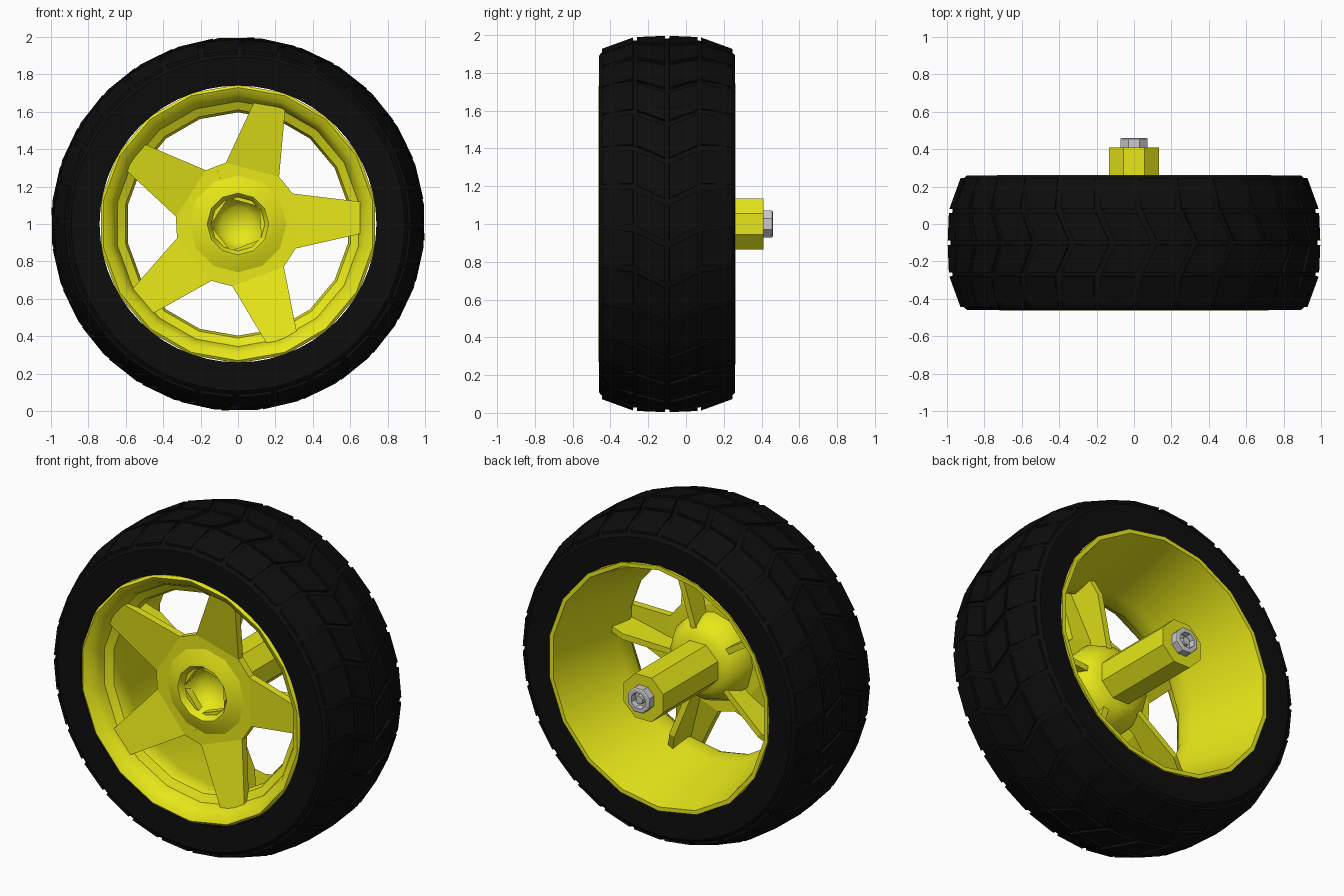
import bpy, bmesh
from math import sin, cos, pi, radians

if "Cube" in bpy.data.objects:
    bpy.data.objects.remove(bpy.data.objects["Cube"])


def material(name, color):
    m = bpy.data.materials.new(name)
    m.diffuse_color = color
    m.use_nodes = True
    m.node_tree.nodes["Principled BSDF"].inputs["Base Color"].default_value = m.diffuse_color
    return m


YELLOW = material("yellow_plastic", (0.8, 0.8, 0.01, 1))
BLACK = material("black_rubber", (0.004, 0.004, 0.004, 1))


def finish(name, bm, mat=None, smooth=None):
    bmesh.ops.remove_doubles(bm, verts=bm.verts, dist=1e-5)
    bmesh.ops.recalc_face_normals(bm, faces=bm.faces)
    me = bpy.data.meshes.new(name)
    bm.to_mesh(me)
    bm.free()
    ob = bpy.data.objects.new(name, me)
    bpy.context.collection.objects.link(ob)
    if mat:
        me.materials.append(mat)
    if smooth:
        bpy.ops.object.select_all(action='DESELECT')
        ob.select_set(True)
        bpy.context.view_layer.objects.active = ob
        bpy.ops.object.shade_smooth_by_angle(angle=radians(smooth))
    return ob


def polar(r, y, a):
    return (r * cos(a), y, 1 + r * sin(a))


def lathe(name, profile, seg, mat=None, smooth=None, phase=0.0):
    """Spin a closed (radius, y) profile around the wheel axle."""
    bm = bmesh.new()
    rings = [[bm.verts.new(polar(r, y, 2 * pi * i / seg + phase)) for r, y in profile]
             for i in range(seg)]
    n = len(profile)
    for i in range(seg):
        a, b = rings[i], rings[(i + 1) % seg]
        for j in range(n):
            k = (j + 1) % n
            if profile[j][0] > 0 or profile[k][0] > 0:
                bm.faces.new((a[j], a[k], b[k], b[j]))
    bmesh.ops.dissolve_degenerate(bm, dist=1e-6, edges=bm.edges)
    return finish(name, bm, mat, smooth)


def prism(bm, front, back):
    """Solid between two matching loops of points."""
    f = [bm.verts.new(p) for p in front]
    b = [bm.verts.new(p) for p in back]
    bm.faces.new(f)
    bm.faces.new(b[::-1])
    for i in range(len(f)):
        j = (i + 1) % len(f)
        bm.faces.new((f[i], b[i], b[j], f[j]))


# Tyre carcass
MID = -0.10
CROWN = [(0, 1.0), (0.08, 1.0), (0.2, 0.985), (0.29, 0.965), (0.33, 0.945), (0.36, 0.91)]


def crown(d):
    for (d0, r0), (d1, r1) in zip(CROWN, CROWN[1:]):
        if d <= d1:
            return r0 + (r1 - r0) * (d - d0) / (d1 - d0)
    return CROWN[-1][1]


half = [(r - 0.018, d) for d, r in CROWN[1:]] + [(0.74, 0.355)]
lathe("tyre", [(r, MID + d) for r, d in half] + [(r, MID - d) for r, d in half[::-1]],
      56, BLACK, 35)

# Tread blocks in a chevron pattern
bm = bmesh.new()
ROWS = 28
for k in range(ROWS):
    for side in (-1, 1):
        for d0, d1 in ((0.012, 0.16), (0.18, 0.345)):
            top, low = [], []
            for d, s in ((d0, -1), (d0, 1), (d1, 1), (d1, -1)):
                a = 2 * pi * k / ROWS + 0.5 * min(d, 0.2) + s * 0.095
                top.append(polar(crown(d), MID + side * d, a))
                low.append(polar(crown(d) - 0.045, MID + side * (d - 0.003), a))
            prism(bm, top, low)
finish("tread_blocks", bm, BLACK)

# Rim: front lip, stepped seat and tapered bowl open to the back
lathe("rim", [(0.745, -0.45), (0.73, -0.462), (0.69, -0.44), (0.665, -0.40), (0.655, -0.36),
              (0.61, -0.335), (0.597, -0.30), (0.61, -0.22), (0.66, 0.0), (0.70, 0.18),
              (0.72, 0.263), (0.745, 0.263)], 18, YELLOW, 35, pi / 18)

# Star of five spokes, each with a stiffening rib behind
stars, ribs = bmesh.new(), bmesh.new()
for k in range(5):
    ang = radians(3 + 72 * k)

    def place(u, v, y):
        return (u * cos(ang) - v * sin(ang), y, 1 + u * sin(ang) + v * cos(ang))

    root = [(0.12, 0.087), (0.267, 0.194), (0.30, 0.147)]
    root += [(u, -v) for u, v in root[::-1]]
    prism(stars, [place(u, v, -0.31) for u, v in root], [place(u, v, -0.265) for u, v in root])
    arm = [(0.30, 0.147, -0.31), (0.658, 0.085, -0.39),
           (0.658, -0.085, -0.39), (0.30, -0.147, -0.31)]
    prism(stars, [place(*p) for p in arm], [place(u, v, y + 0.045) for u, v, y in arm])
    rib = [(0.18, -0.29), (0.30, -0.29), (0.63, -0.36), (0.625, -0.17), (0.52, -0.13), (0.18, -0.15)]
    prism(ribs, [place(u, 0.018, y) for u, y in rib], [place(u, -0.018, y) for u, y in rib])
finish("spokes", stars, YELLOW)
finish("spoke_ribs", ribs, YELLOW)

# Hub: raised front ring with a recess, rounded collar behind
lathe("hub_collar", [(0, -0.18), (0.09, -0.20), (0.135, -0.25), (0.145, -0.32), (0.165, -0.345),
                     (0.19, -0.34), (0.27, -0.305), (0.26, -0.23), (0.225, -0.16),
                     (0.17, -0.115), (0, -0.11)], 12, YELLOW, 45)

# Axle sleeve and metal axle end
lathe("axle_sleeve", [(0, -0.13), (0.145, -0.13), (0.145, 0.41), (0, 0.41)],
      8, YELLOW, 30, pi / 8)
lathe("axle_nut", [(0, 0.40), (0.078, 0.40), (0.078, 0.455), (0.07, 0.46), (0.05, 0.46),
                   (0.045, 0.425), (0.028, 0.425), (0.024, 0.45), (0, 0.45)],
      8, None, 30, pi / 8)
